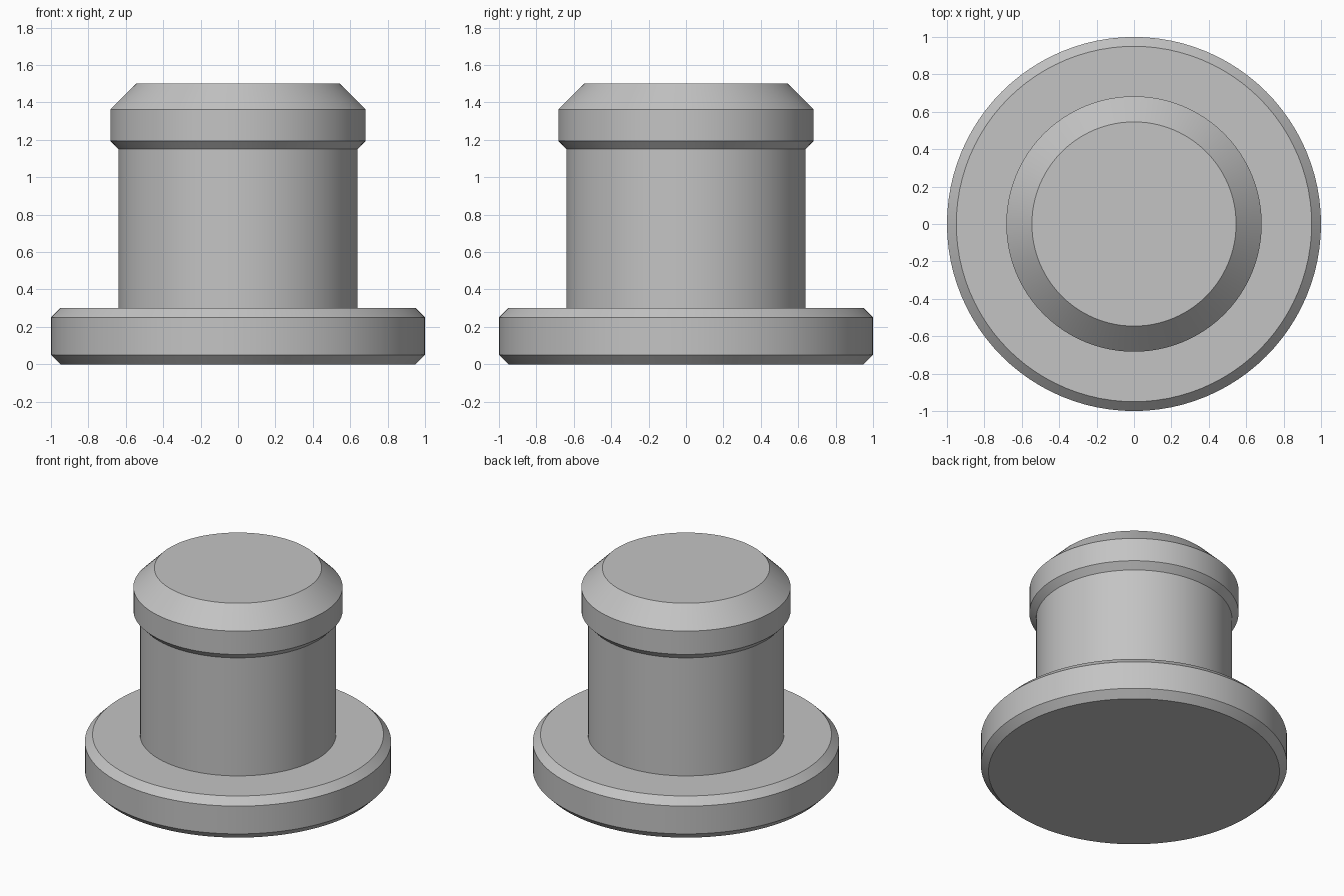
import bpy
import bmesh
import math

if "Cube" in bpy.data.objects:
    bpy.data.objects.remove(bpy.data.objects["Cube"])

SEGMENTS = 96

grey = bpy.data.materials.new("light grey")
grey.diffuse_color = (0.55, 0.55, 0.55, 1)
grey.use_nodes = True
grey.node_tree.nodes["Principled BSDF"].inputs["Base Color"].default_value = grey.diffuse_color


def lathe(name, profile):
    """Closed solid of revolution from (radius, height) points, bottom to top."""
    bm = bmesh.new()
    rings = []
    for r, z in profile:
        rings.append([bm.verts.new((r * math.cos(2 * math.pi * i / SEGMENTS),
                                    r * math.sin(2 * math.pi * i / SEGMENTS), z))
                      for i in range(SEGMENTS)])
    for low, high in zip(rings, rings[1:]):
        for i in range(SEGMENTS):
            j = (i + 1) % SEGMENTS
            bm.faces.new((low[i], low[j], high[j], high[i]))
    bm.faces.new(rings[0][::-1])
    bm.faces.new(rings[-1])
    mesh = bpy.data.meshes.new(name)
    bm.to_mesh(mesh)
    bm.free()
    mesh.materials.append(grey)
    obj = bpy.data.objects.new(name, mesh)
    bpy.context.collection.objects.link(obj)
    bpy.context.view_layer.objects.active = obj
    obj.select_set(True)
    bpy.ops.object.shade_smooth_by_angle(angle=math.radians(20))
    obj.select_set(False)
    return obj


# One turned piece: chamfered flange, straight shank, chamfered head
lathe("flanged_plug", [
    (0.95, 0.0), (1.0, 0.05), (1.0, 0.25), (0.95, 0.30),
    (0.64, 0.30), (0.64, 1.15),
    (0.683, 1.195), (0.683, 1.363), (0.546, 1.50),
])
